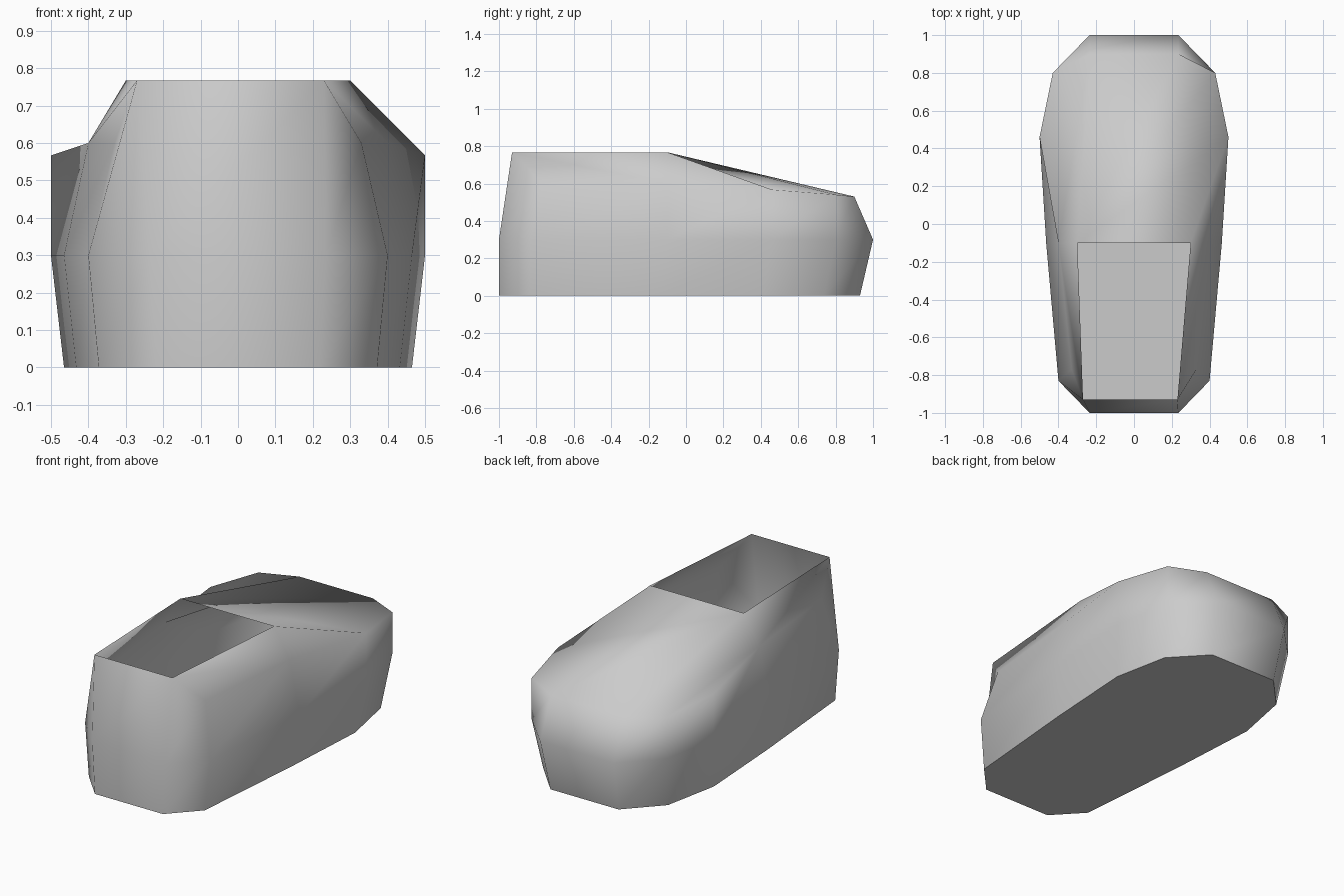
import bpy
import bmesh

cube = bpy.data.objects.get("Cube")
if cube:
    bpy.data.objects.remove(cube, do_unlink=True)

grey = bpy.data.materials.new("plain_grey")
grey.use_nodes = True
colour = (0.6, 0.6, 0.6, 1)
grey.diffuse_color = colour
grey.node_tree.nodes["Principled BSDF"].inputs["Base Color"].default_value = colour

bm = bmesh.new()


def ring(half):
    """Mirror a half outline (front to back on +x) into a closed loop."""
    pts = half + [(-x, y, z) for x, y, z in reversed(half)]
    return [bm.verts.new(p) for p in pts]


# Widest outline, and the slightly smaller sole below it
outline = [(0.235, -1), (0.4, -0.83), (0.465, -0.1), (0.5, 0.46), (0.43, 0.8), (0.235, 1)]
middle = ring([(x, y, 0.3) for x, y in outline])
sole = ring([(x * 0.93, (y + 1) * 0.965 - 1, 0) for x, y in outline])

# Upper outline; its front pair is the front edge of the ankle opening
upper = ring([(0.23, -0.93, 0.767), (0.33, -0.77, 0.6), (0.4, -0.1, 0.6),
              (0.5, 0.46, 0.567), (0.43, 0.8, 0.54), (0.235, 0.9, 0.53)])
upper[-1].co.x = -0.27
rim_left = bm.verts.new((0.3, -0.1, 0.767))
rim_right = bm.verts.new((-0.3, -0.1, 0.767))

# Side walls
n = len(middle)
for low, high in ((sole, middle), (middle, upper)):
    for i in range(n):
        j = (i + 1) % n
        bm.faces.new((low[i], low[j], high[j], high[i]))

# Collar beside the opening
bm.faces.new((upper[0], upper[1], upper[2], rim_left))
bm.faces.new((upper[-1], rim_right, upper[-3], upper[-2]))

# Sloping top of the toe, fanned from two corners
bm.faces.new((rim_left, upper[2], upper[3]))
fan = [rim_left] + upper[3:7]
for a, b in zip(fan, fan[1:]):
    bm.faces.new((rim_right, a, b))
right_collar = upper[-3]
bm.faces.new((rim_right, upper[6], right_collar))
for a, b in zip(upper[6:8], upper[7:9]):
    bm.faces.new((right_collar, a, b))

# Flat sole with a crisp edge
base = bm.faces.new(list(reversed(sole)))
for face in bm.faces:
    face.smooth = True
for edge in base.edges:
    edge.smooth = False

mesh = bpy.data.meshes.new("shoe_body")
bm.to_mesh(mesh)
bm.free()
mesh.materials.append(grey)
shoe = bpy.data.objects.new("shoe_body", mesh)
bpy.context.collection.objects.link(shoe)
